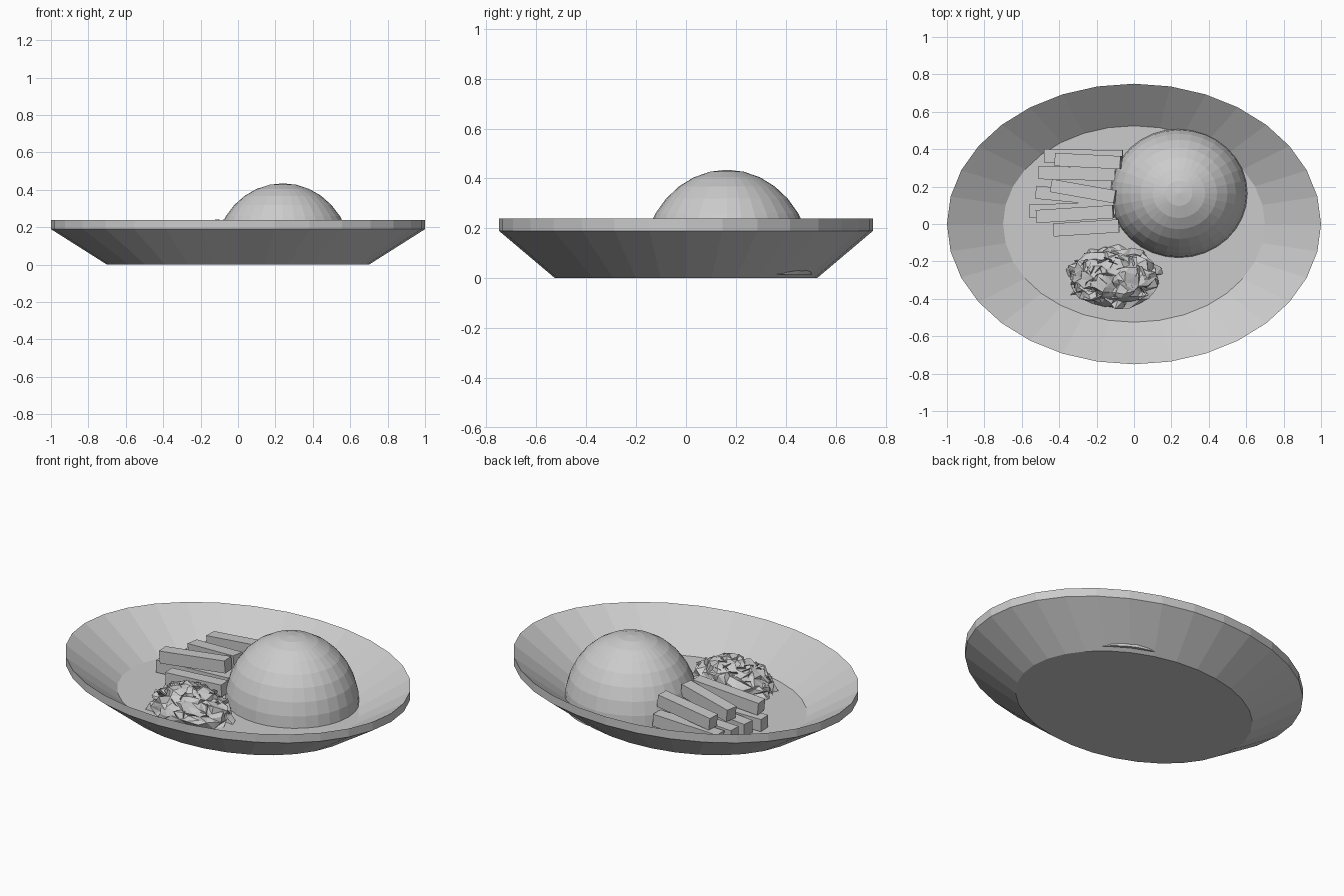
import bpy, bmesh, math, random
from mathutils import Vector, Matrix

random.seed(4)
if "Cube" in bpy.data.objects:
    bpy.data.objects.remove(bpy.data.objects["Cube"], do_unlink=True)

grey = bpy.data.materials.new("light_grey")
grey.use_nodes = True
COLOR = (0.6, 0.6, 0.6, 1)
grey.diffuse_color = COLOR
grey.node_tree.nodes["Principled BSDF"].inputs["Base Color"].default_value = COLOR


def add_object(name, bm):
    bmesh.ops.recalc_face_normals(bm, faces=bm.faces)
    mesh = bpy.data.meshes.new(name)
    bm.to_mesh(mesh)
    bm.free()
    mesh.materials.append(grey)
    obj = bpy.data.objects.new(name, mesh)
    bpy.context.collection.objects.link(obj)
    return obj


# Oval plate: lofted rings with a vertical rim and a raised inner floor
bm = bmesh.new()
SIDES = 32
rings = []
for scale, z in [(0.7, 0), (1, 0.19), (1, 0.24), (0.7, 0.05)]:
    angles = [2 * math.pi * i / SIDES for i in range(SIDES)]
    rings.append([bm.verts.new((scale * math.cos(a), 0.75 * scale * math.sin(a), z)) for a in angles])
for low, high in zip(rings, rings[1:]):
    for i in range(SIDES):
        j = (i + 1) % SIDES
        bm.faces.new((low[i], low[j], high[j], high[i]))
bm.faces.new(rings[0][::-1])
bm.faces.new(rings[-1])
add_object("plate", bm)

# Rounded dome, cut flat just above the underside of the plate
bm = bmesh.new()
bmesh.ops.create_uvsphere(bm, u_segments=32, v_segments=16, radius=1)
bm.transform(Matrix.Translation((0.24, 0.164, 0.04)) @ Matrix.Diagonal((0.367, 0.345, 0.395, 1)))
cut = bmesh.ops.bisect_plane(bm, geom=bm.verts[:] + bm.edges[:] + bm.faces[:],
                             plane_co=(0, 0, 0.016), plane_no=(0, 0, -1), clear_outer=True)
bmesh.ops.holes_fill(bm, edges=[e for e in bm.edges if e.is_boundary])
add_object("dome", bm)


# Sticks: square bars between two points on their centre line
def stick(name, start, end, width=0.07, height=0.072):
    start, end = Vector(start), Vector(end)
    along = (end - start).normalized()
    side = Vector((0, 0, 1)).cross(along).normalized()
    up = along.cross(side)
    frame = Matrix((along, side, up)).transposed().to_4x4()
    bm = bmesh.new()
    bmesh.ops.create_cube(bm, size=1)
    size = Matrix.Diagonal(((end - start).length, width, height, 1))
    bm.transform(Matrix.Translation((start + end) / 2) @ frame @ size)
    add_object(name, bm)


lower = [((-0.48, 0.365), (-0.06, 0.36)), ((-0.51, 0.275), (-0.1, 0.265)),
         ((-0.525, 0.17), (-0.1, 0.13)), ((-0.56, 0.068), (-0.1, 0.085)),
         ((-0.43, -0.032), (-0.08, -0.01))]
for n, (a, b) in enumerate(lower):
    stick(f"lower_stick_{n + 1}", (*a, 0.09), (*b, 0.1))

upper = [((-0.42, 0.345), (-0.07, 0.328)), ((-0.44, 0.205), (-0.1, 0.145)),
         ((-0.52, 0.04), (-0.11, 0.066))]
for n, (a, b) in enumerate(upper):
    stick(f"upper_stick_{n + 1}", (*a, 0.165), (*b, 0.205))

# Crumpled leafy mound: a jittered half ball
bm = bmesh.new()
bmesh.ops.create_icosphere(bm, subdivisions=4, radius=1)
bmesh.ops.bisect_plane(bm, geom=bm.verts[:] + bm.edges[:] + bm.faces[:],
                       plane_co=(0, 0, -0.1), plane_no=(0, 0, -1), clear_outer=True)
bmesh.ops.dissolve_limit(bm, angle_limit=math.radians(9), verts=bm.verts[:], edges=bm.edges[:])
bmesh.ops.triangulate(bm, faces=bm.faces[:])
for v in bm.verts:
    v.co *= random.uniform(0.88, 1.05)
    v.co += Vector([random.uniform(-0.07, 0.07) for _ in range(3)])
bm.transform(Matrix.Translation((-0.11, -0.285, 0.065)) @ Matrix.Diagonal((0.245, 0.165, 0.15, 1)))
for v in bm.verts:
    v.co.z = max(v.co.z, 0.04)
add_object("leafy_mound", bm)

# Loose leaf flakes standing out of the mound
bm = bmesh.new()
for _ in range(40):
    turn, rise = random.uniform(0, 2 * math.pi), random.uniform(0.15, 1.4)
    out = Vector((math.cos(turn) * math.cos(rise), math.sin(turn) * math.cos(rise), math.sin(rise)))
    base = Vector((-0.11, -0.285, 0.07)) + Vector((0.215 * out.x, 0.145 * out.y, 0.125 * out.z))
    tilt = Vector([random.uniform(-1, 1) for _ in range(3)]).normalized()
    across = out.cross(tilt).normalized() * 0.03
    tip = out * 0.03
    verts = [bm.verts.new(base + p) for p in (-across - tip / 2, across - tip / 2, across * 0.6 + tip, -across + tip * 0.7)]
    bm.faces.new(verts)
add_object("leaf_flakes", bm)
